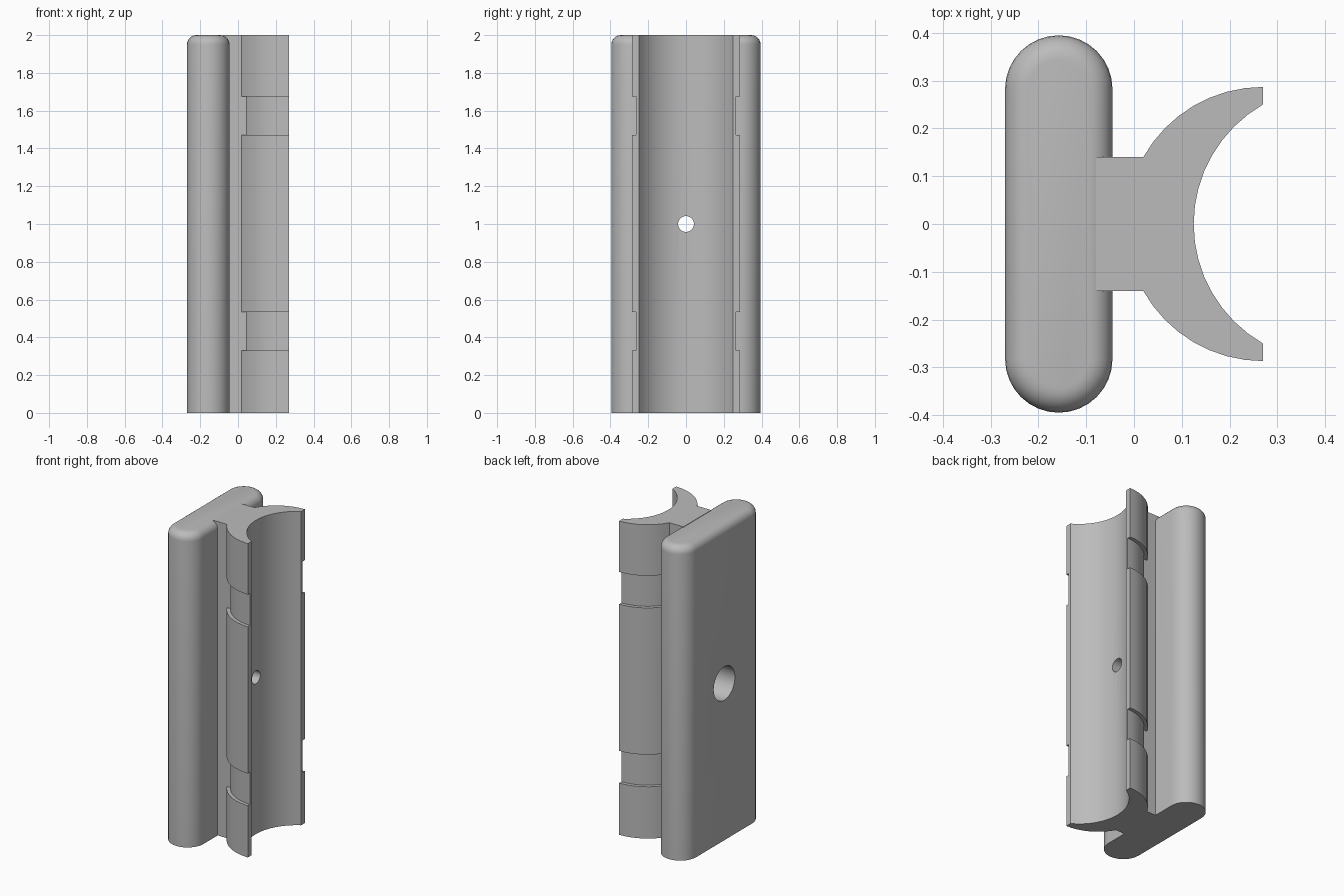
import bpy
import bmesh
from math import sin, cos, pi, acos, asin, radians
from mathutils import Vector

cube = bpy.data.objects.get("Cube")
if cube:
    bpy.data.objects.remove(cube)

grey = bpy.data.materials.new("plain grey")
grey.use_nodes = True
colour = (0.5, 0.5, 0.5, 1)
grey.diffuse_color = colour
grey.node_tree.nodes["Principled BSDF"].inputs["Base Color"].default_value = colour

HEIGHT = 2.0


def loft(name, rings):
    """Skin equal-length rings of points and cap both ends."""
    bm = bmesh.new()
    loops = [[bm.verts.new(p) for p in ring] for ring in rings]
    for a, b in zip(loops, loops[1:]):
        for i in range(len(a)):
            j = (i + 1) % len(a)
            bm.faces.new((a[i], a[j], b[j], b[i]))
    bm.faces.new(loops[0][::-1])
    bm.faces.new(loops[-1])
    bmesh.ops.recalc_face_normals(bm, faces=bm.faces)
    mesh = bpy.data.meshes.new(name)
    bm.to_mesh(mesh)
    bm.free()
    mesh.materials.append(grey)
    obj = bpy.data.objects.new(name, mesh)
    bpy.context.collection.objects.link(obj)
    return obj


def arc(cx, radius, start, end, steps):
    return [(cx + radius * cos(start + (end - start) * i / steps),
             radius * sin(start + (end - start) * i / steps))
            for i in range(steps + 1)]


# Back plate: rounded ends and a rounded top edge
def plate_ring(inset, z):
    ring = []
    for side in (1, -1):
        for i in range(17):
            a = pi * i / 16
            ring.append((-0.1575 + side * (0.1125 - inset) * cos(a),
                         side * (0.2825 + (0.1125 - inset) * sin(a)), z))
    return ring


EDGE = 0.05
plate_rings = [plate_ring(0, 0)]
for i in range(7):
    t = pi / 2 * i / 6
    plate_rings.append(plate_ring(EDGE * (1 - cos(t)), HEIGHT - EDGE + EDGE * sin(t)))
plate = loft("back_plate", plate_rings)


# Stem and curved cradle: the outside radius steps in at the two strap grooves
def cradle_ring(radius, z):
    tip, neck = 0.27, 0.14
    start = pi - asin(neck / radius)
    upper = arc(tip, radius, start, pi / 2, 8)
    inner_radius, inner_x = 0.288, 0.413
    spread = acos((inner_x - tip) / inner_radius)
    inner = arc(inner_x, inner_radius, pi - spread, pi + spread, 16)
    lower = [(x, -y) for x, y in reversed(upper)]
    outline = [(-0.08, neck)] + upper + inner + lower + [(-0.08, -neck)]
    return [(x, y, z) for x, y in outline]


OUTER, GROOVE = 0.287, 0.265
cradle_rings = [cradle_ring(OUTER, 0)]
for low, high in ((0.33, 0.535), (1.47, 1.675)):
    for radius, z in ((OUTER, low), (GROOVE, low), (GROOVE, high), (OUTER, high)):
        cradle_rings.append(cradle_ring(radius, z))
cradle_rings.append(cradle_ring(OUTER, HEIGHT))
cradle = loft("stem_and_cradle", cradle_rings)

# Screw hole with a wide recess on the plate side
hole_rings = []
for x, radius in ((-0.4, 0.107), (-0.065, 0.107), (-0.065, 0.042), (0.4, 0.042)):
    hole_rings.append([Vector((x, radius * cos(2 * pi * i / 32),
                               1 + radius * sin(2 * pi * i / 32))) for i in range(32)])
cutter = loft("screw_hole_cutter", hole_rings)
cutter.hide_render = True

for obj in (plate, cradle):
    mod = obj.modifiers.new("screw_hole", "BOOLEAN")
    mod.operation = "DIFFERENCE"
    mod.solver = "EXACT"
    mod.object = cutter
    bpy.ops.object.select_all(action="DESELECT")
    obj.select_set(True)
    bpy.context.view_layer.objects.active = obj
    bpy.ops.object.modifier_apply(modifier=mod.name)
    bpy.ops.object.shade_smooth_by_angle(angle=radians(30))

bpy.data.objects.remove(cutter)
